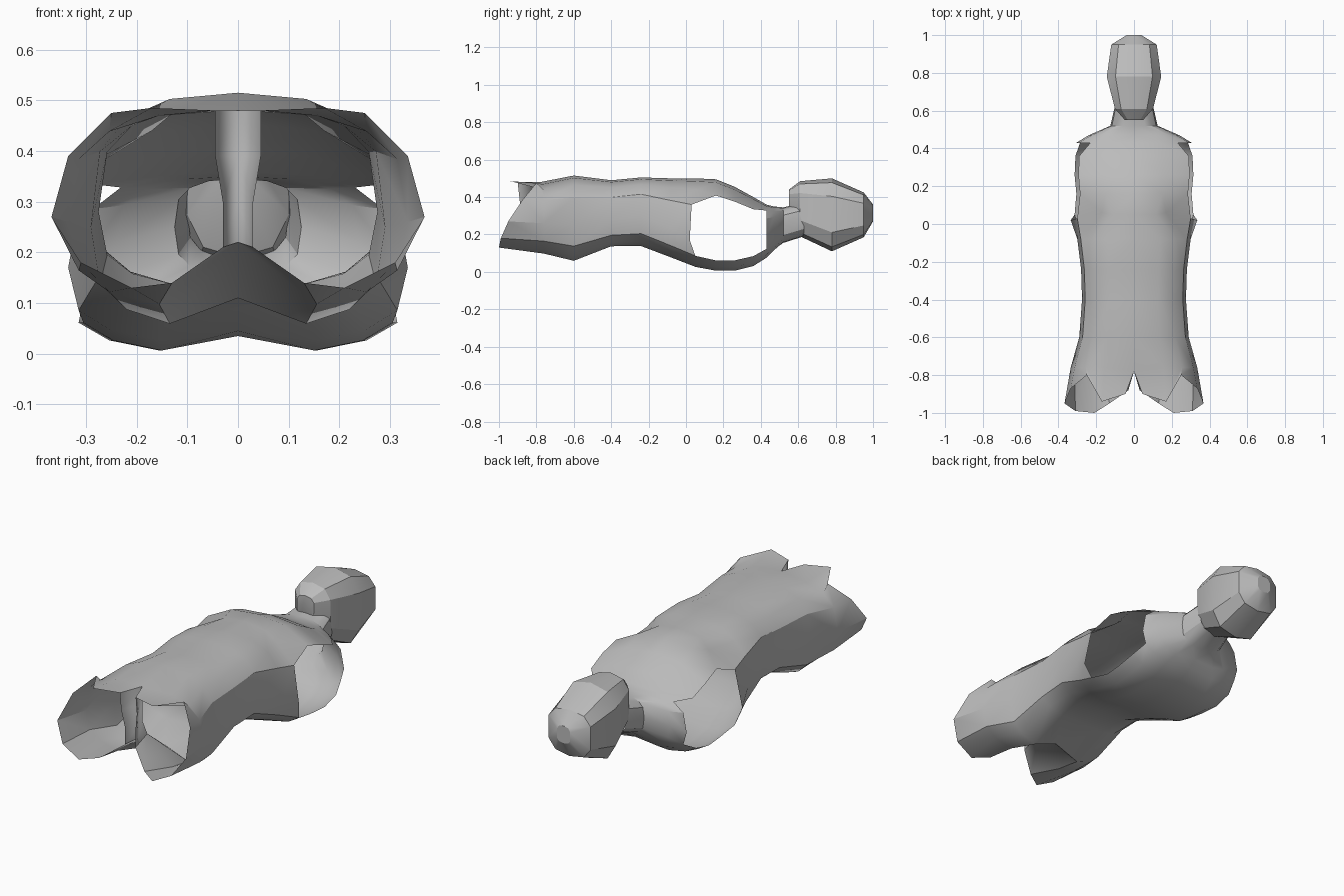
import bpy, bmesh, math

default = bpy.data.objects.get("Cube")
if default:
    bpy.data.objects.remove(default)

grey = bpy.data.materials.new("plain grey")
grey.use_nodes = True
grey.diffuse_color = (0.5, 0.5, 0.5, 1)
grey.node_tree.nodes["Principled BSDF"].inputs["Base Color"].default_value = (0.5, 0.5, 0.5, 1)


def half_profile(station, steps):
    """Half of a rounded-box section, from the bottom centre round to the top centre."""
    y, width, bottom, side, top, dip = station
    points = []
    for i in range(steps + 1):
        a = math.pi * (i / steps - 0.5)
        s = math.sin(a)
        reach = (top - side) if s > 0 else (side - bottom)
        x = width * max(math.cos(a), 0) ** 0.8
        z = side + math.copysign(abs(s) ** 0.6, s) * reach
        points.append([x if 0 < i < steps else 0, y, z])
    points[0][2] += dip
    return points


def bridge(bm, ring_a, ring_b, skip=()):
    for i in range(len(ring_a) - 1):
        if i not in skip:
            corners = dict.fromkeys((ring_a[i], ring_a[i + 1], ring_b[i + 1], ring_b[i]))
            bm.faces.new(list(corners))


def finish(name, bm, angle):
    loose = [v for v in bm.verts if not v.link_faces]
    bmesh.ops.delete(bm, geom=loose, context='VERTS')
    bmesh.ops.recalc_face_normals(bm, faces=bm.faces[:])
    mesh = bpy.data.meshes.new(name)
    bm.to_mesh(mesh)
    bm.free()
    mesh.materials.append(grey)
    obj = bpy.data.objects.new(name, mesh)
    bpy.context.collection.objects.link(obj)
    mirror = obj.modifiers.new("mirror", 'MIRROR')
    mirror.use_clip = True
    bpy.ops.object.select_all(action='DESELECT')
    obj.select_set(True)
    bpy.context.view_layer.objects.active = obj
    bpy.ops.object.shade_smooth_by_angle(angle=math.radians(angle))
    return obj


# Torso and neck stations: y, half width, bottom, widest height, top, rise at bottom centre
STATIONS = [
    (-0.76, 0.335, 0.09, 0.26, 0.48, 0.13),
    (-0.60, 0.29, 0.05, 0.25, 0.515, 0.06),
    (-0.40, 0.275, 0.13, 0.28, 0.49, 0.01),
    (-0.24, 0.28, 0.13, 0.30, 0.505, 0.01),
    (-0.08, 0.30, 0.07, 0.23, 0.50, 0.02),
    (0.05, 0.335, 0.02, 0.17, 0.50, 0.025),
    (0.16, 0.325, 0.0, 0.14, 0.495, 0.035),
    (0.26, 0.335, 0.0, 0.14, 0.455, 0.035),
    (0.36, 0.33, 0.025, 0.16, 0.40, 0.03),
    (0.43, 0.305, 0.07, 0.19, 0.36, 0.02),
    (0.47, 0.24, 0.11, 0.22, 0.35, 0.01),
    (0.52, 0.125, 0.155, 0.25, 0.345, 0.0),
    (0.63, 0.10, 0.19, 0.28, 0.37, 0.0),
]
ARM_START, ARM_END = 5, 9        # stations that bound the arm openings
ARM_STRIPS = (3, 4, 5)           # strips left open on the side

bm = bmesh.new()
profiles = [half_profile(s, 8) for s in STATIONS]

# Fold under each arm
fold = profiles[ARM_START]
fold[7][0] *= 0.75
fold[6] = [0.17, 0.06, 0.44]
fold[5] = [0.30, 0.03, 0.36]
fold[4][1] = 0.02
# Shoulder edge over each arm opening
for profile in profiles[ARM_START + 1:ARM_END]:
    profile[6][0] *= 1.16
    profile[6][2] -= 0.02
# Crotch
profiles[0][0][1] = -0.74
profiles[0][8][1] = -0.78

rings = [[bm.verts.new(p) for p in profile] for profile in profiles]
for i in range(len(rings) - 1):
    skip = ARM_STRIPS if ARM_START <= i < ARM_END else ()
    bridge(bm, rings[i], rings[i + 1], skip)
armpit, shoulder = rings[ARM_START], rings[ARM_START + 1]
bm.faces.new((armpit[5], armpit[6], shoulder[6]))

# Open leg stump, its outer top cut back, with an inner wall from the crotch
LEG_RIM = [
    (0.03, -0.88, 0.21), (0.13, -0.95, 0.14), (0.21, -1.0, 0.13),
    (0.31, -0.99, 0.18), (0.368, -0.95, 0.27), (0.335, -0.87, 0.39),
    (0.25, -0.80, 0.475), (0.17, -0.94, 0.485), (0.045, -0.90, 0.48),
    (0.045, -0.89, 0.39), (0.03, -0.88, 0.30),
]
rim = [bm.verts.new(p) for p in LEG_RIM]
inner = [bm.verts.new((0, -0.78, z)) for z in (0.39, 0.30)]
bridge(bm, rings[0] + inner + [rings[0][0]], rim + [rim[0]])
finish("torso_shell", bm, 32)

# Head, a closed faceted loft
HEAD = [
    (0.55, 0.05, 0.33, 0.39, 0.44, 0),
    (0.61, 0.105, 0.19, 0.36, 0.485, 0),
    (0.78, 0.15, 0.11, 0.31, 0.50, 0),
    (0.95, 0.125, 0.185, 0.31, 0.425, 0),
    (1.0, 0.04, 0.27, 0.31, 0.36, 0),
]
bm = bmesh.new()
rings = [[bm.verts.new(p) for p in half_profile(s, 5)] for s in HEAD]
for ring_a, ring_b in zip(rings, rings[1:]):
    bridge(bm, ring_a, ring_b)
for end in (rings[0], rings[-1]):
    bm.faces.new(end)
finish("head", bm, 25)
